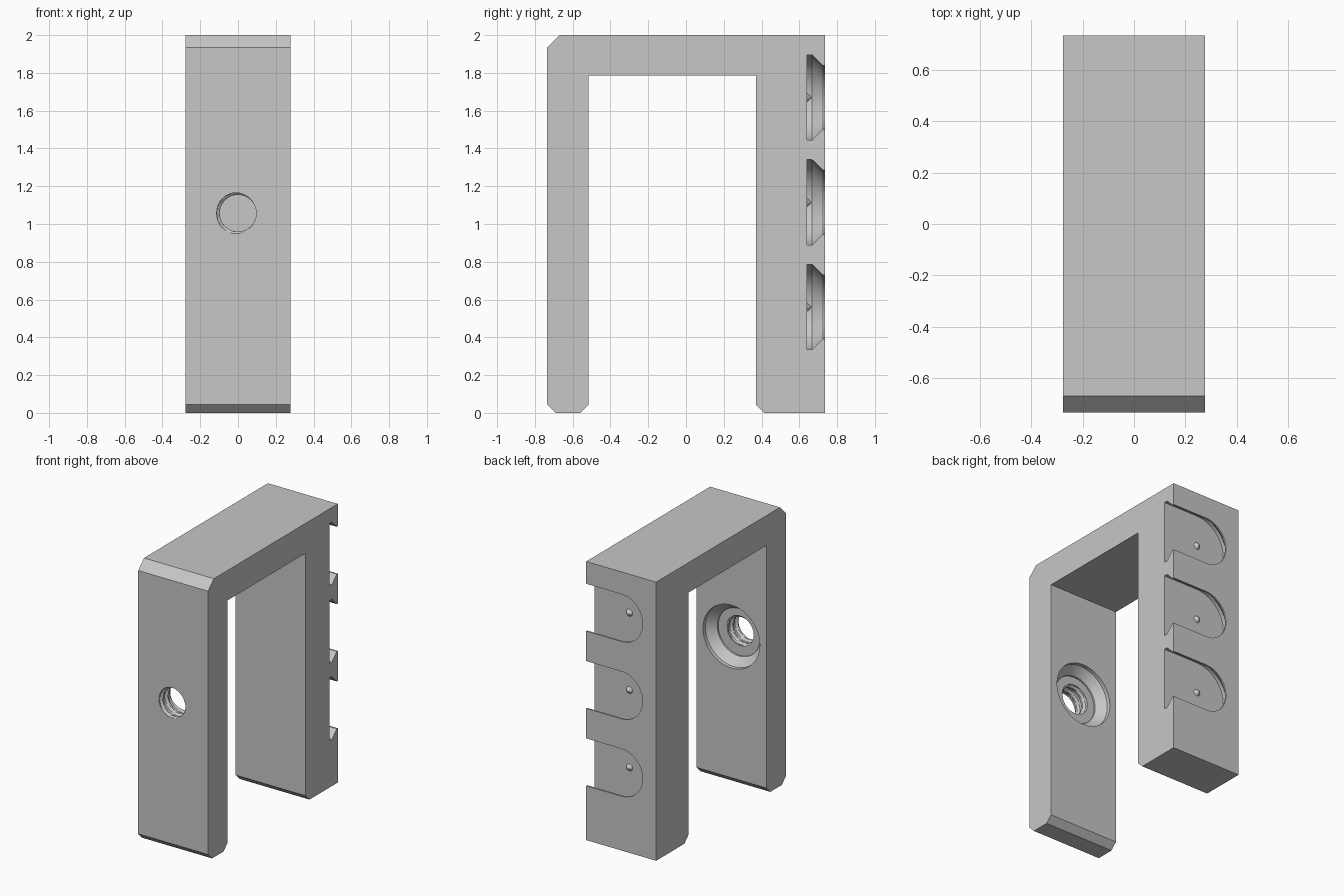
import bpy, bmesh
from math import sin, cos, pi, radians

cube = bpy.data.objects.get("Cube")
if cube:
    bpy.data.objects.remove(cube)

HALF_W = 0.2775
FRONT, BACK = -0.735, 0.735
FRONT_INNER, BACK_INNER = -0.515, 0.37
HOLE_Z = 1.057
SLOT_ZS = (0.56, 1.115, 1.67)
# Shared socket profile: (radius, distance from the wide end)
SOCKET = [(0.2255, 0), (0.2255, 0.027), (0.17, 0.083), (0.17, 0.094)]

gray = bpy.data.materials.new("plain gray")
gray.use_nodes = True
color = (0.57, 0.57, 0.57, 1)
gray.diffuse_color = color
gray.node_tree.nodes["Principled BSDF"].inputs["Base Color"].default_value = color


def loft(name, rings):
    """Closed solid through a list of equally sized point rings."""
    bm = bmesh.new()
    loops = [[bm.verts.new(p) for p in ring] for ring in rings]
    n = len(loops[0])
    for a, b in zip(loops, loops[1:]):
        for i in range(n):
            j = (i + 1) % n
            bm.faces.new((a[i], a[j], b[j], b[i]))
    bm.faces.new(loops[0])
    bm.faces.new(loops[-1])
    bmesh.ops.recalc_face_normals(bm, faces=bm.faces)
    mesh = bpy.data.meshes.new(name)
    bm.to_mesh(mesh)
    bm.free()
    mesh.materials.append(gray)
    obj = bpy.data.objects.new(name, mesh)
    bpy.context.collection.objects.link(obj)
    return obj


def circle(r, y, z, n=64):
    return [(r * cos(2 * pi * i / n), y, z + r * sin(2 * pi * i / n)) for i in range(n)]


def slot_outline(r, y, z, n=32):
    """Half round on the right, straight and open past the left side."""
    arc = [pi / 2 + pi * i / n for i in range(n + 1)]
    pts = [(r * cos(a), y, z + r * sin(a)) for a in arc]
    return pts + [(0.4, y, z - r), (0.4, y, z + r)]


def cut(target, cutter):
    cutter.hide_render = True
    mod = target.modifiers.new("cut", "BOOLEAN")
    mod.operation = "DIFFERENCE"
    mod.solver = "EXACT"
    mod.object = cutter
    bpy.context.view_layer.objects.active = target
    bpy.ops.object.modifier_apply(modifier=mod.name)
    bpy.data.objects.remove(cutter)


# Bracket body: side outline with chamfers, extruded across the width
C, T = 0.045, 0.065
outline = [
    (FRONT + C, 0), (FRONT_INNER - C, 0), (FRONT_INNER, C),
    (FRONT_INNER, 1.785), (BACK_INNER, 1.785),
    (BACK_INNER, C), (BACK_INNER + C, 0), (BACK, 0), (BACK, 2),
    (FRONT + T, 2), (FRONT, 2 - T), (FRONT, C),
]
body = loft("bracket_body", [[(x, y, z) for y, z in outline] for x in (-HALF_W, HALF_W)])

# Conical socket on the inside of the front leg
socket_rings = [circle(r, FRONT_INNER - d, HOLE_Z) for r, d in SOCKET]
socket_rings.insert(0, circle(SOCKET[0][0], FRONT_INNER + 0.05, HOLE_Z))
cut(body, loft("socket_cutter", socket_rings))


# Threaded through hole
def thread_ring(y, n=48, pitch=0.058, minor=0.097, depth=0.016):
    pts = []
    for i in range(n):
        phase = ((y - FRONT) / pitch + i / n) % 1
        wave = min(1, max(0, 2.2 - 6 * abs(phase - 0.5)))
        r = minor + depth * wave
        a = 2 * pi * i / n
        pts.append((r * cos(a), y, HOLE_Z + r * sin(a)))
    return pts


cut(body, loft("thread_cutter", [thread_ring(FRONT - 0.021 + 0.0058 * k) for k in range(32)]))

# Undercut slots on the back, open on the left side
floor_y = BACK - SOCKET[-1][1]
for z in SLOT_ZS:
    rings = [slot_outline(r, floor_y + d, z) for r, d in SOCKET]
    rings.append(slot_outline(SOCKET[-1][0], BACK + 0.05, z))
    cut(body, loft("slot_cutter", rings))

# Small locking bumps on the slot floors
bumps = []
for name, z in zip(("lower", "middle", "upper"), SLOT_ZS):
    rings = [circle(r, floor_y + d, z, 24) for r, d in ((0.025, -0.005), (0.025, 0), (0.002, 0.025))]
    bumps.append(loft(name + "_slot_bump", rings))

# Smooth the round surfaces, keep the edges sharp
for obj in [body] + bumps:
    bpy.ops.object.select_all(action="DESELECT")
    obj.select_set(True)
    bpy.context.view_layer.objects.active = obj
    bpy.ops.object.shade_smooth_by_angle(angle=radians(25))
